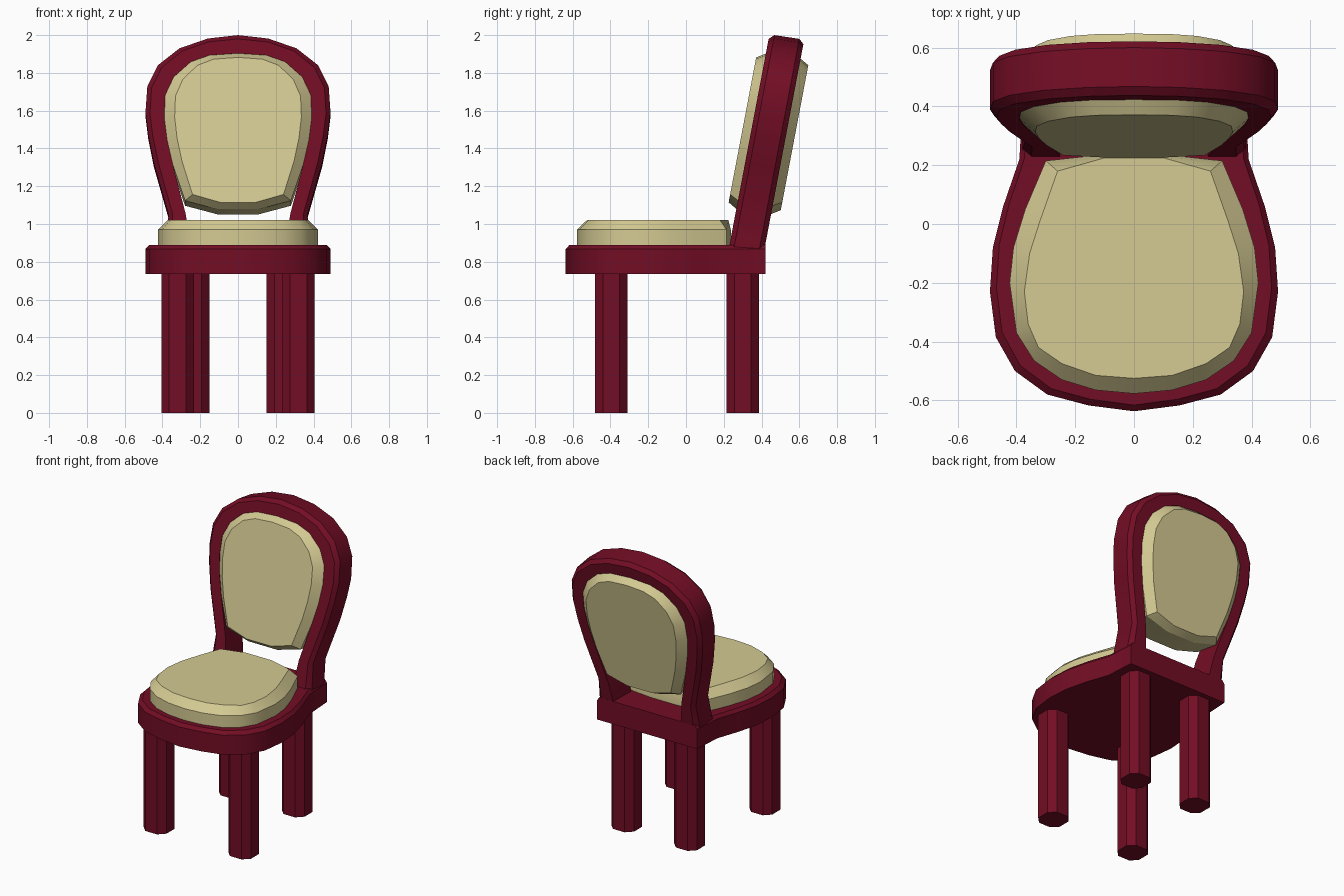
import bpy, bmesh, math

if "Cube" in bpy.data.objects:
    bpy.data.objects.remove(bpy.data.objects["Cube"])


def material(name, color):
    m = bpy.data.materials.new(name)
    m.diffuse_color = color
    m.use_nodes = True
    m.node_tree.nodes["Principled BSDF"].inputs["Base Color"].default_value = m.diffuse_color
    return m


RED = material("red_wood", (0.17, 0.004, 0.018, 1))
CREAM = material("cream_fabric", (0.66, 0.59, 0.29, 1))


def mirrored(half):
    """Half outline -> full outline, without doubling points on the centre line."""
    return half + [(-x, v) for x, v in reversed(half) if x > 0]


def loft(name, rings, mat, wrap=False):
    """Skin a list of closed rings, capping the first and last."""
    bm = bmesh.new()
    rows = [[bm.verts.new(p) for p in r] for r in rings]
    n = len(rows[0])
    for a, b in zip(rows, rows[1:]):
        for i in range(n):
            j = (i + 1) % n
            bm.faces.new((a[i], a[j], b[j], b[i]))
    bm.faces.new(rows[0])
    bm.faces.new(rows[-1])
    bmesh.ops.recalc_face_normals(bm, faces=bm.faces)
    me = bpy.data.meshes.new(name)
    bm.to_mesh(me)
    bm.free()
    me.materials.append(mat)
    ob = bpy.data.objects.new(name, me)
    bpy.context.collection.objects.link(ob)
    bpy.ops.object.select_all(action='DESELECT')
    ob.select_set(True)
    bpy.context.view_layer.objects.active = ob
    bpy.ops.object.shade_smooth_by_angle(angle=math.radians(30))
    return ob


def lean(x, z, d):
    """Place a point of the tilted backrest; d is the depth offset."""
    return (x, 0.325 + 0.19 * (z - 0.89) + d, z - 0.15 * d)


# Seat frame with a chamfered top edge
seat = mirrored([(0, -0.637), (0.155, -0.617), (0.295, -0.58), (0.405, -0.5),
                 (0.47, -0.385), (0.49, -0.23), (0.48, -0.08), (0.445, 0.06),
                 (0.39, 0.22), (0.378, 0.42)])
loft("seat_frame",
     [[(x, y, 0.735) for x, y in seat],
      [(x, y, 0.868) for x, y in seat],
      [(x * 0.955, 0.42 + (y - 0.42) * 0.98, 0.89) for x, y in seat]], RED)

# Seat cushion
side = mirrored([(0, -0.577), (0.13, -0.565), (0.245, -0.53), (0.34, -0.465),
                 (0.4, -0.37), (0.423, -0.2), (0.41, -0.08), (0.37, 0.05),
                 (0.3, 0.215), (0.1, 0.237)])
top = mirrored([(0, -0.525), (0.13, -0.515), (0.245, -0.475), (0.325, -0.42),
                (0.36, -0.34), (0.373, -0.23), (0.355, -0.1), (0.32, 0.01),
                (0.26, 0.18), (0.1, 0.225)])
loft("seat_cushion",
     [[(x, y, 0.88) for x, y in side],
      [(x, y, 0.97) for x, y in side],
      [(x, y, 1.02) for x, y in top]], CREAM)

# Backrest frame: an arch with a chamfered outer edge
outer = [(0.38, 0.86), (0.368, 1.04), (0.445, 1.31), (0.475, 1.46), (0.49, 1.58),
         (0.48, 1.72), (0.425, 1.83), (0.31, 1.92), (0.16, 1.972), (0, 1.99)]
inner = [(0.25, 0.86), (0.277, 1.04), (0.345, 1.3), (0.375, 1.43), (0.39, 1.55),
         (0.385, 1.67), (0.34, 1.765), (0.25, 1.845), (0.15, 1.88), (0, 1.89)]


def section(o, i):
    m = [a + (b - a) * 0.24 for a, b in zip(o, i)]
    return [lean(*i, -0.092), lean(*m, -0.092), lean(*o, -0.066),
            lean(*o, 0.066), lean(*m, 0.092), lean(*i, 0.092)]


arch = [section(o, i) for o, i in zip(outer, inner)]
arch += [[(-x, y, z) for x, y, z in ring] for ring in reversed(arch[:-1])]
loft("back_frame", arch, RED)

# Backrest cushion, padded on both faces
pad = mirrored(inner[:1:-1] + [(0.28, 1.11), (0.11, 1.065)])
loft("back_cushion",
     [[lean(x * sx, 1.48 + (z - 1.48) * sz, d) for x, z in pad]
      for sx, sz, d in ((0.86, 0.93, -0.138), (1, 1, -0.09),
                        (1, 1, 0.09), (0.86, 0.93, 0.138))], CREAM)

# Eight-sided legs
R, C = 0.086, 0.044
octagon = [(R, -C), (R, C), (C, R), (-C, R), (-R, C), (-R, -C), (-C, -R), (C, -R)]
for label, lx, ly in (("front", 0.32, -0.395), ("back", 0.238, 0.3)):
    for hand, s in (("left", -1), ("right", 1)):
        loft(f"{label}_{hand}_leg",
             [[(s * lx + x, ly + y, z) for x, y in octagon] for z in (0, 0.75)], RED)
